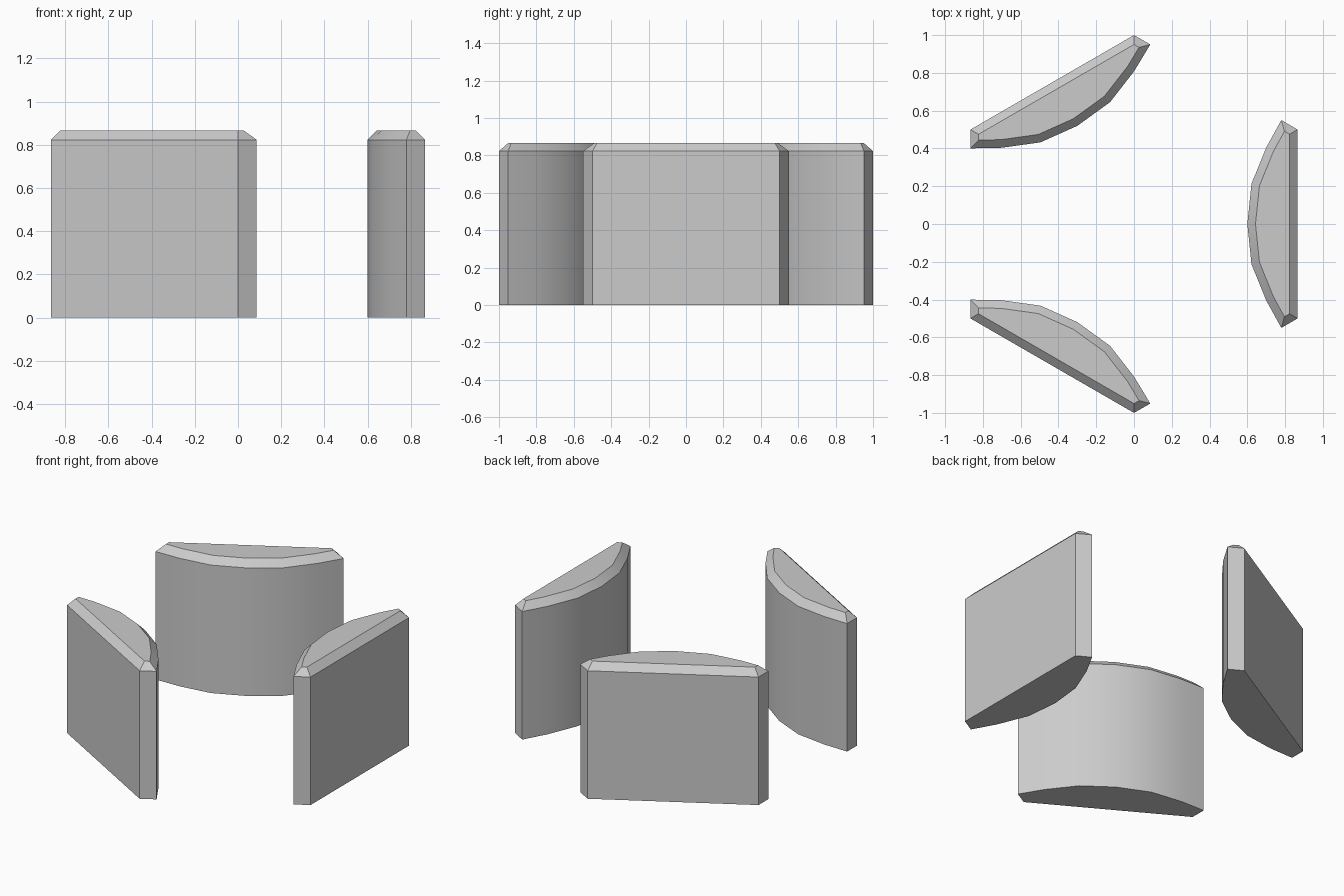
import bpy, bmesh
from math import radians, sqrt
from mathutils import Matrix

if "Cube" in bpy.data.objects:
    bpy.data.objects.remove(bpy.data.objects["Cube"])

HEIGHT = sqrt(3) / 2
CHAMFER = 0.043

# Half outline of one wall segment: flat outer face, short end, curved inner face
HALF = [(0.866, 0.5), (0.78, 0.55), (0.70, 0.405), (0.622, 0.213)]
OUTLINE = HALF + [(0.60, 0)] + [(x, -y) for x, y in reversed(HALF)]


def wall_segment(name, angle):
    bm = bmesh.new()
    base = bm.faces.new([bm.verts.new((x, y, 0)) for x, y in OUTLINE])
    # Upright body
    geom = bmesh.ops.extrude_face_region(bm, geom=[base], use_keep_orig=True)["geom"]
    top = next(g for g in geom if isinstance(g, bmesh.types.BMFace))
    bmesh.ops.translate(bm, verts=top.verts, vec=(0, 0, HEIGHT - CHAMFER))
    bmesh.ops.recalc_face_normals(bm, faces=bm.faces)
    # Sloped rim around the top
    bmesh.ops.inset_region(bm, faces=[top], thickness=CHAMFER, use_even_offset=True)
    bmesh.ops.translate(bm, verts=top.verts, vec=(0, 0, CHAMFER))
    bmesh.ops.recalc_face_normals(bm, faces=bm.faces)
    bm.transform(Matrix.Rotation(radians(angle), 4, "Z"))
    mesh = bpy.data.meshes.new(name)
    bm.to_mesh(mesh)
    bm.free()
    obj = bpy.data.objects.new(name, mesh)
    bpy.context.collection.objects.link(obj)
    return obj


# Three segments spaced evenly around the centre
for name, angle in (("right_wall", 0), ("back_wall", 120), ("front_wall", 240)):
    obj = wall_segment(name, angle)
    bpy.ops.object.select_all(action="DESELECT")
    obj.select_set(True)
    bpy.context.view_layer.objects.active = obj
    bpy.ops.object.shade_smooth_by_angle(angle=radians(30))
